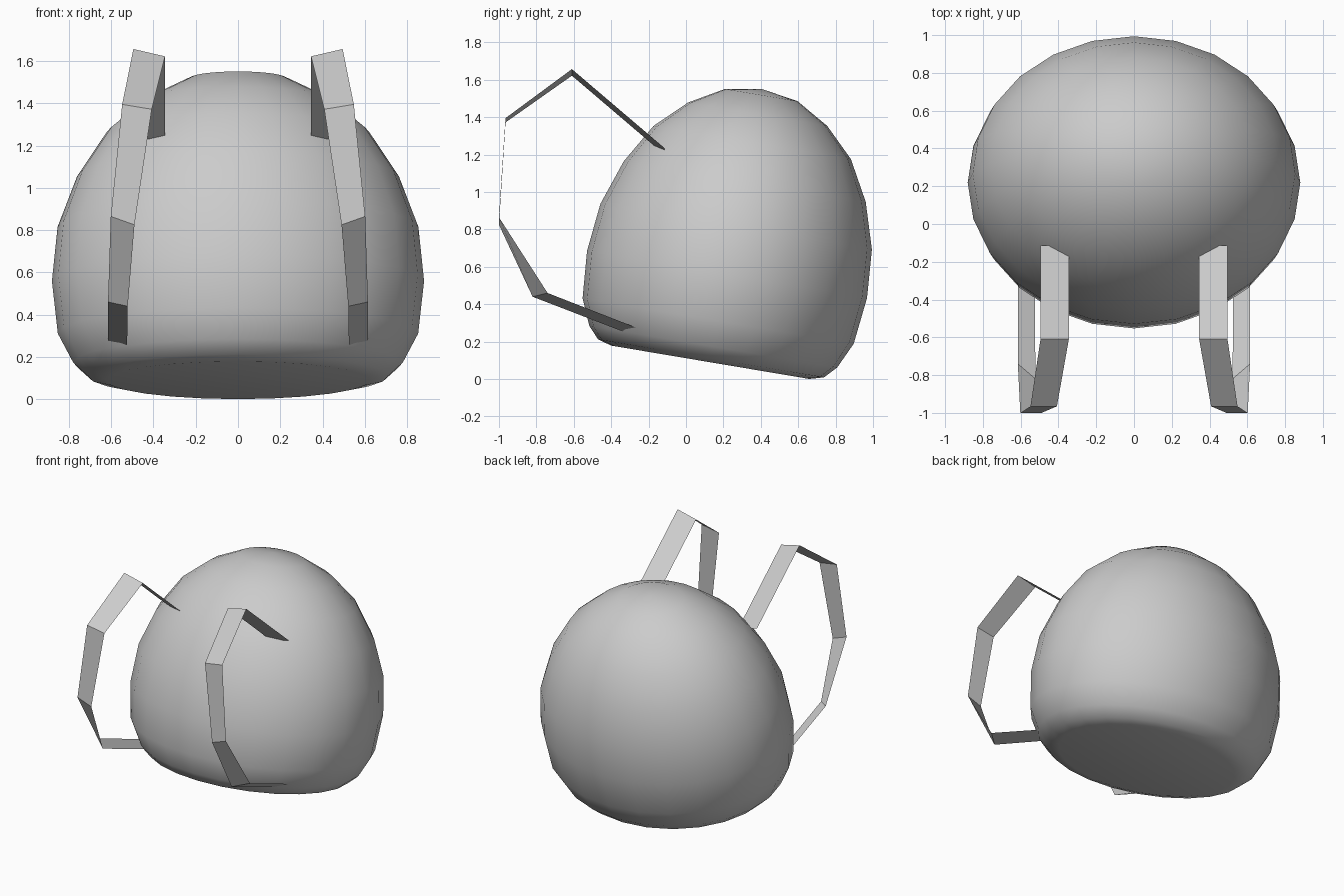
import bpy, bmesh, math
from mathutils import Matrix

cube = bpy.data.objects.get("Cube")
if cube:
    bpy.data.objects.remove(cube, do_unlink=True)

# One plain colour for the whole bag
grey = bpy.data.materials.new("plain grey")
grey.use_nodes = True
colour = (0.6, 0.6, 0.6, 1)
grey.diffuse_color = colour
grey.node_tree.nodes["Principled BSDF"].inputs["Base Color"].default_value = colour


def finish(name, bm):
    """Turn a bmesh into a named, coloured object."""
    bmesh.ops.recalc_face_normals(bm, faces=bm.faces)
    mesh = bpy.data.meshes.new(name)
    bm.to_mesh(mesh)
    bm.free()
    mesh.materials.append(grey)
    obj = bpy.data.objects.new(name, mesh)
    bpy.context.collection.objects.link(obj)
    return obj


# Bag body: a dome turned from a profile (radius, height), flat underneath
SIDES = 24
WIDTH = 1.16
profile = [(0.537, 0.11), (0.612, 0.131), (0.672, 0.195), (0.735, 0.335),
           (0.759, 0.588), (0.736, 0.848), (0.656, 1.093), (0.535, 1.306),
           (0.377, 1.46), (0.197, 1.564)]
bm = bmesh.new()
rings = []
for radius, height in profile:
    ring = []
    for i in range(SIDES):
        a = math.tau * i / SIDES
        lean = 0.113 + 0.022 * (height - 0.11)
        ring.append(bm.verts.new((WIDTH * radius * math.cos(a),
                                  radius * math.sin(a) + lean, height)))
    rings.append(ring)
pole = bm.verts.new((0, 0.146, 1.596))
bm.faces.new(rings[0])
for i in range(SIDES):
    j = (i + 1) % SIDES
    for low, high in zip(rings, rings[1:]):
        bm.faces.new((low[i], low[j], high[j], high[i]))
    bm.faces.new((rings[-1][i], rings[-1][j], pole))
bm.transform(Matrix.Rotation(math.radians(-9.55), 4, "X"))
body = finish("bag_body", bm)
bpy.context.view_layer.objects.active = body
body.select_set(True)
bpy.ops.object.shade_smooth_by_angle(angle=math.radians(50))
body.select_set(False)

# Shoulder straps: flat bands, each step given by its outer and inner edge
strap = [((0.495, -0.115, 1.235), (0.345, -0.115, 1.20)),
         ((0.495, -0.61, 1.657), (0.345, -0.61, 1.622)),
         ((0.548, -0.965, 1.395), (0.408, -0.965, 1.372)),
         ((0.602, -1.0, 0.865), (0.49, -1.0, 0.825)),
         ((0.615, -0.74, 0.46), (0.522, -0.82, 0.44)),
         ((0.615, -0.22, 0.257), (0.525, -0.28, 0.232))]
for name, side in (("left_strap", 1), ("right_strap", -1)):
    bm = bmesh.new()
    edges = [[bm.verts.new((side * x, y, z)) for x, y, z in pair] for pair in strap]
    for (a, b), (c, d) in zip(edges, edges[1:]):
        bm.faces.new((a, b, d, c))
    finish(name, bm)
